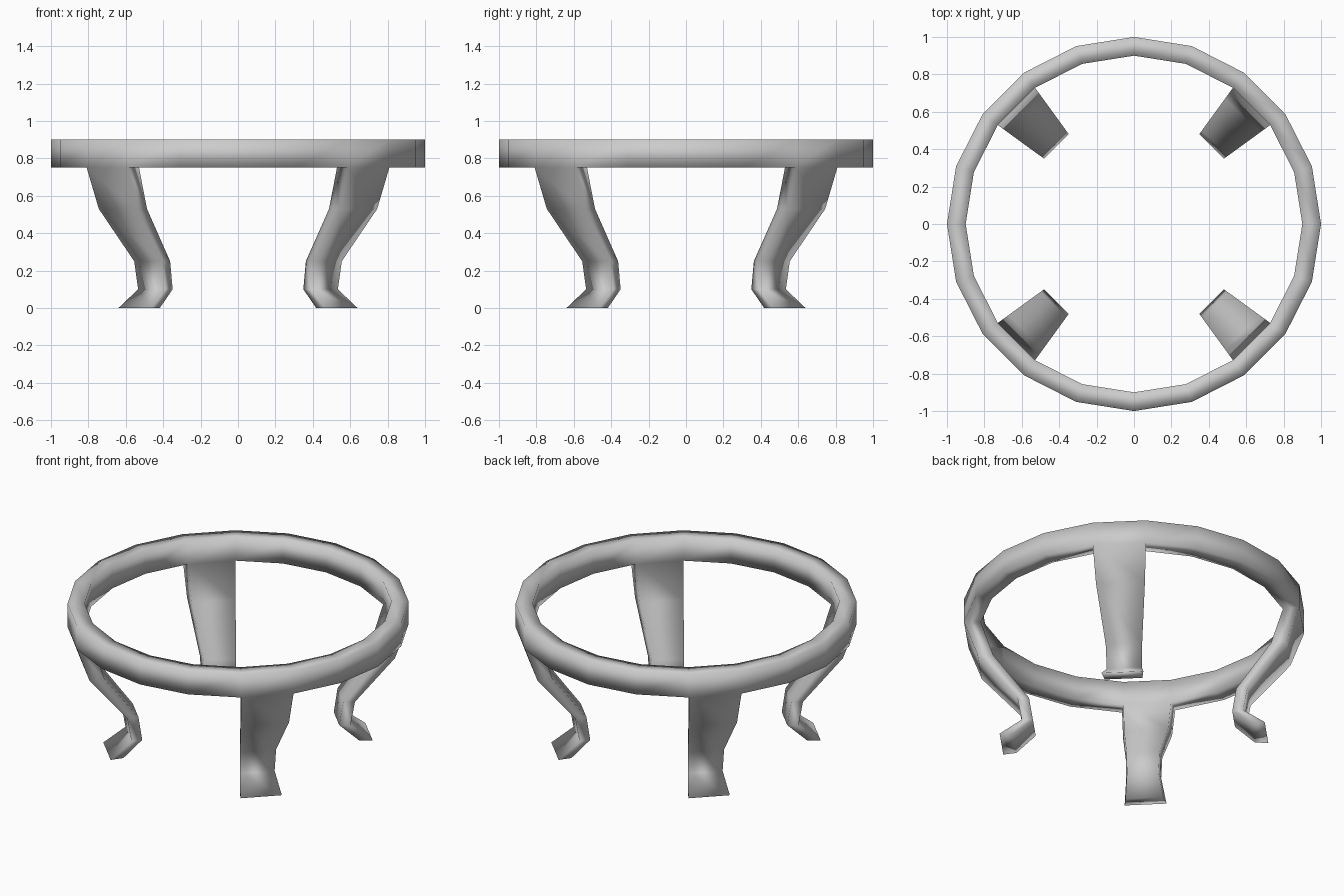
import bpy, bmesh
from math import cos, sin, radians

if "Cube" in bpy.data.objects:
    bpy.data.objects.remove(bpy.data.objects["Cube"])

SIDES = 20
TOP, BOTTOM = 0.90, 0.75
# leg path: (height, scale of the ring's underside face about the centre axis)
LEG = [(0.53, 0.92), (0.25, 0.686), (0.10, 0.66), (0.0, 0.79)]

bm = bmesh.new()

# hoop: square section swept around a 20-sided circle
section = [(1.0, BOTTOM), (1.0, TOP), (0.9, TOP), (0.9, BOTTOM)]
rings = []
for i in range(SIDES):
    a = radians(360 / SIDES * i)
    rings.append([bm.verts.new((r * cos(a), r * sin(a), z)) for r, z in section])

undersides = []
for i in range(SIDES):
    p, q = rings[i], rings[(i + 1) % SIDES]
    for k in range(4):
        m = (k + 1) % 4
        face = bm.faces.new((p[k], q[k], q[m], p[m]))
        # the diagonal underside faces carry the legs
        if k == 3 and i % 5 == 2:
            undersides.append(face)

# legs: extrude each diagonal underside face down along the curved path
for face in undersides:
    start = [(v.co.x, v.co.y) for v in face.verts]
    for z, s in LEG:
        new = bmesh.ops.extrude_discrete_faces(bm, faces=[face])["faces"][0]
        # match each corner to the closest original corner by order
        prev = [v.co.copy() for v in new.verts]
        f = s / (prev_scale if z != LEG[0][0] else 1.0)
        for v in new.verts:
            v.co = (v.co.x * f, v.co.y * f, z)
        prev_scale = s
        face = new

bmesh.ops.remove_doubles(bm, verts=bm.verts, dist=1e-5)
bmesh.ops.recalc_face_normals(bm, faces=bm.faces)
for f in bm.faces:
    f.smooth = True

mesh = bpy.data.meshes.new("hoop_stand")
bm.to_mesh(mesh)
bm.free()
stand = bpy.data.objects.new("hoop_stand", mesh)
bpy.context.collection.objects.link(stand)
